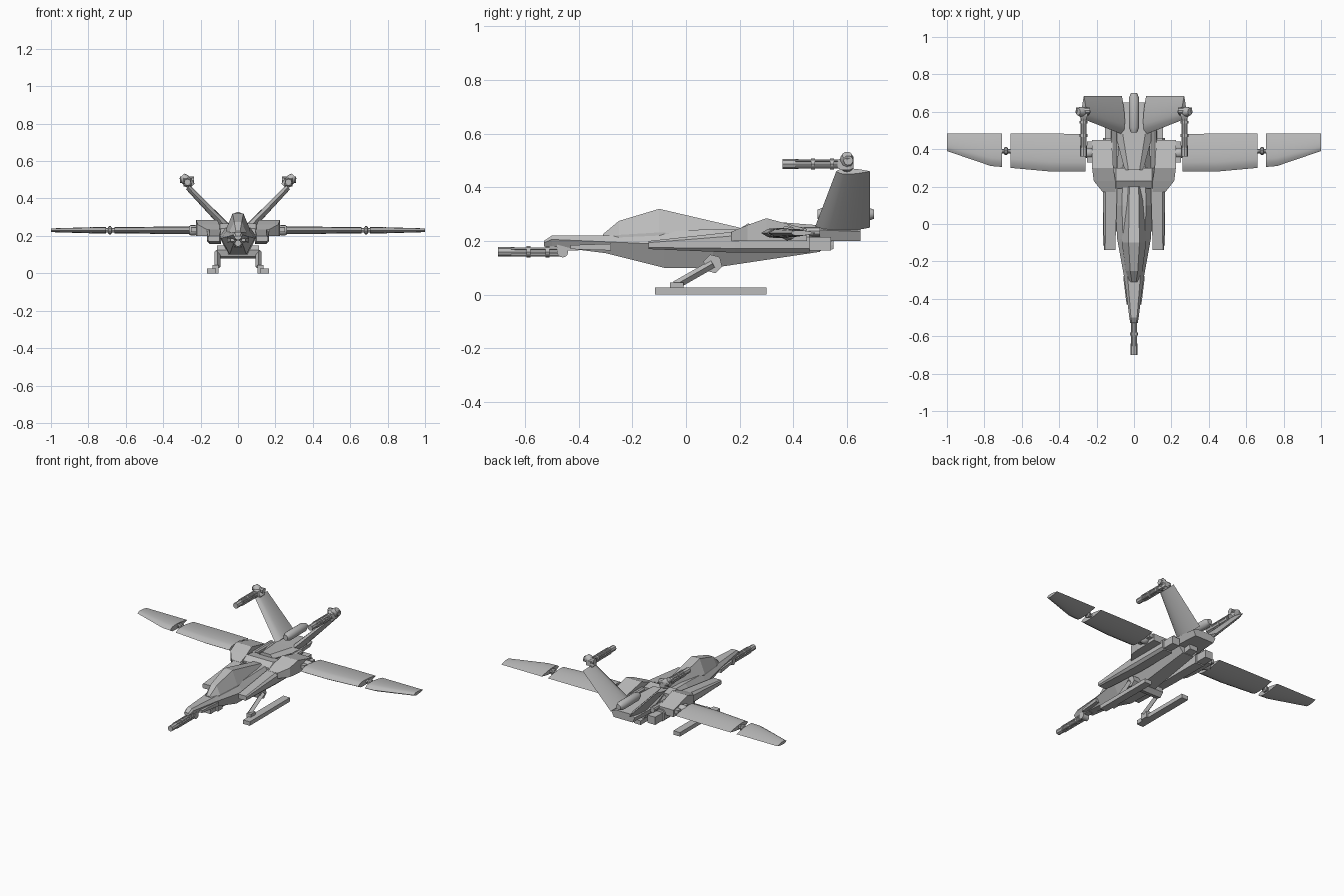
import bpy, bmesh, math
from mathutils import Vector

default_cube = bpy.data.objects.get("Cube")
if default_cube:
    bpy.data.objects.remove(default_cube, do_unlink=True)

SIDEWAYS = Vector((1, 0, 0))
FORWARD = Vector((0, -1, 0))
UP = Vector((0, 0, 1))

grey = bpy.data.materials.new("plain_grey")
grey.use_nodes = True
shade = (.5, .5, .5, 1)
grey.diffuse_color = shade
grey.node_tree.nodes["Principled BSDF"].inputs["Base Color"].default_value = shade


def loft(name, rings, mirror=False, smooth=False):
    """Skin equal-sized rings of points and cap both ends."""
    bm = bmesh.new()
    loops = [[bm.verts.new(point) for point in ring] for ring in rings]
    for near, far in zip(loops, loops[1:]):
        for i in range(len(near)):
            bm.faces.new((near[i - 1], near[i], far[i], far[i - 1]))
    bm.faces.new(loops[0])
    bm.faces.new(loops[-1])
    bmesh.ops.recalc_face_normals(bm, faces=bm.faces)
    mesh = bpy.data.meshes.new(name)
    bm.to_mesh(mesh)
    bm.free()
    mesh.materials.append(grey)
    part = bpy.data.objects.new(name, mesh)
    bpy.context.collection.objects.link(part)
    if mirror:
        part.modifiers.new("Mirror", 'MIRROR')
    if smooth:
        bpy.ops.object.select_all(action='DESELECT')
        part.select_set(True)
        bpy.context.view_layer.objects.active = part
        bpy.ops.object.shade_smooth_by_angle(angle=math.radians(35))


def hull(name, stations, roof, belt, keel):
    """Six-sided symmetric body; station = y, half width, top, bottom."""
    rings = []
    for y, half, top, bottom in stations:
        waist = bottom + (top - bottom) * belt
        right = [(half * roof, y, top), (half, y, waist), (half * keel, y, bottom)]
        rings.append(right + [(-x, y, z) for x, y, z in reversed(right)])
    loft(name, rings)


def slab(name, stations, bevel=0):
    """Mirrored side body; station = y, inner x, outer x, bottom, top."""
    rings = []
    for y, inner, outer, low, high in stations:
        cut = (high - low) * bevel
        ring = [(inner, y, low), (outer - cut, y, low)]
        if bevel:
            ring += [(outer, y, low + cut), (outer, y, high - cut)]
        rings.append(ring + [(outer - cut, y, high), (inner, y, high)])
    loft(name, rings, mirror=True)


def bar(name, front, back, inner, outer, low, high):
    """Straight mirrored box."""
    slab(name, [(y, inner, outer, low, high) for y in (front, back)])


def tube(name, start, reach, radius, sides=8, mirror=True, taper=1, turn=0):
    """Round bar from a start point along a vector, with ends narrowed by taper."""
    start = Vector(start)
    u = reach.orthogonal().normalized()
    v = reach.normalized().cross(u)
    angles = [math.tau * i / sides + turn for i in range(sides)]
    inset = min(radius / reach.length, .25)
    profile = [(0, radius * taper), (inset, radius), (1 - inset, radius), (1, radius * taper)]
    rings = [[start + reach * t + (u * math.cos(a) + v * math.sin(a)) * r for a in angles]
             for t, r in profile]
    loft(name, rings, mirror, smooth=sides > 8)


def foil(name, stations, normal, steps=8):
    """Mirrored wing panel; station = x, z, leading y, trailing y, thickness."""
    chord = [i / steps for i in range(steps + 1)]
    outline = [(c, math.sqrt(c) * (1 - c) * 1.3) for c in chord]
    outline += [(c, -t) for c, t in reversed(outline[1:-1])]
    rings = []
    for x, z, lead, trail, thickness in stations:
        rings.append([Vector((x, lead + (trail - lead) * c, z)) + normal * thickness * t
                      for c, t in outline])
    loft(name, rings, mirror=True, smooth=True)


def cannon(name, muzzle_root, length, mirror):
    """Forward gun: barrel, muzzle, clamping bands and four guide rods."""
    root = Vector(muzzle_root)
    radius = length / 16
    tube(name + "_barrel", root, FORWARD * length, radius, mirror=mirror)
    tube(name + "_muzzle", root + FORWARD * length * .75, FORWARD * length / 4,
         radius * 1.2, mirror=mirror)
    for share in (.2, .5):
        tube(name + "_band", root + FORWARD * length * share, FORWARD * radius,
             radius * 1.4, mirror=mirror)
    for side in (-radius, radius):
        for rise in (-radius, radius):
            offset = (SIDEWAYS * side + UP * rise) * .8
            tube(name + "_rod", root + offset, FORWARD * length * .8, radius / 3,
                 sides=6, mirror=mirror)


# Fuselage, canopy, shoulder bridge, rear deck and belly
hull("fuselage", [(-.53, .02, .2, .18), (-.5, .025, .22, .18), (-.3, .05, .22, .155),
                  (-.08, .09, .235, .1), (.1, .1, .245, .1), (.5, .08, .24, .16)],
     roof=.65, belt=.65, keel=.5)
hull("canopy", [(-.31, .025, .225, .21), (-.25, .045, .275, .21),
                (-.1, .065, .32, .21), (.2, .055, .25, .21)], roof=.45, belt=.2, keel=1)
hull("shoulder_bridge", [(.19, .12, .24, .2), (.23, .12, .265, .2), (.3, .12, .255, .2)],
     roof=.8, belt=.5, keel=1)
hull("rear_deck", [(.29, .05, .275, .2), (.48, .1, .26, .2), (.65, .085, .25, .2)],
     roof=.6, belt=.7, keel=.8)
hull("belly_keel", [(.1, .03, .15, .11), (.55, .03, .2, .17)], roof=1, belt=.5, keel=.9)
tube("rear_engine", (0, .7, .3), FORWARD * .21, .028, sides=16, mirror=False, taper=.6)

# Side nacelles, wing shoulders and exhausts
slab("nacelle", [(-.14, .1, .16, .17, .2), (.18, .09, .167, .157, .235),
                 (.46, .09, .167, .157, .23)], bevel=.2)
slab("wing_shoulder", [(.17, .1, .167, .2, .235), (.23, .1, .215, .2, .26),
                       (.3, .11, .224, .2, .285), (.45, .12, .224, .2, .245)])
bar("exhaust_box", front=.44, back=.54, inner=.1, outer=.155, low=.165, high=.215)
tube("exhaust_pipe", (.105, .5, .235), FORWARD * .2, .018, sides=10)

# Folding wings with root joints and hinges
wing_z = .23
foil("inner_wing", [(.26, wing_z, .28, .48, .038), (.44, wing_z, .28, .484, .038),
                    (.66, wing_z, .3, .484, .034)], UP)
foil("outer_wing", [(.705, wing_z, .305, .484, .034), (.765, wing_z, .31, .484, .034),
                    (1, wing_z, .39, .484, .02)], UP)
tube("wing_root_joint", (.215, .38, wing_z), SIDEWAYS * .05, .028, sides=10, taper=.7)
tube("wing_hinge_pin", (.65, .39, wing_z), SIDEWAYS * .07, .012)
tube("wing_hinge_knuckle", (.675, .39, wing_z), SIDEWAYS * .02, .022, sides=10, taper=.7)
for y in (.33, .41):
    bar("wing_root_clamp", front=y, back=y + .03, inner=.2, outer=.25, low=.22, high=.245)

# Splayed tail fins with tip guns
foil("tail_fin", [(.065, .25, .48, .685, .045), (.268, .46, .56, .685, .03)],
     (UP - SIDEWAYS).normalized())
tip = Vector((.27, .6, .487))
cannon("tail_gun", tip, length=.24, mirror=True)
tube("tail_gun_body", tip - FORWARD * .025, FORWARD * .06, .032, sides=4, taper=.7)
tube("tail_gun_knuckle", (.245, .6, .465), (SIDEWAYS + UP) * .055, .026, sides=10, taper=.7)
tube("tail_gun_pivot", (.235, .605, .5), SIDEWAYS * .075, .018, sides=10)

# Nose gun on a drum mount under the chin
cannon("nose_gun", (0, -.46, .16), length=.24, mirror=False)
tube("nose_gun_drum", (-.022, -.46, .16), SIDEWAYS * .044, .021, sides=14, mirror=False)
bar("nose_gun_mount", front=-.48, back=-.4, inner=0, outer=.018, low=.165, high=.19)
slab("chin_strip", [(-.43, .015, .04, .17, .185), (-.28, .02, .058, .165, .19)])

# Landing skids with slanted legs on a cross mount
tube("skid_mount", (-.112, .1, .115), SIDEWAYS * .224, .036, sides=6, mirror=False)
bar("skid_rail", front=-.115, back=.3, inner=.118, outer=.166, low=0, high=.026)
tube("skid_leg", (.11, .1, .115), FORWARD * .14 - UP * .08, .016, sides=4, turn=math.pi / 4)
bar("skid_foot", front=-.06, back=-.01, inner=.104, outer=.135, low=0, high=.045)
